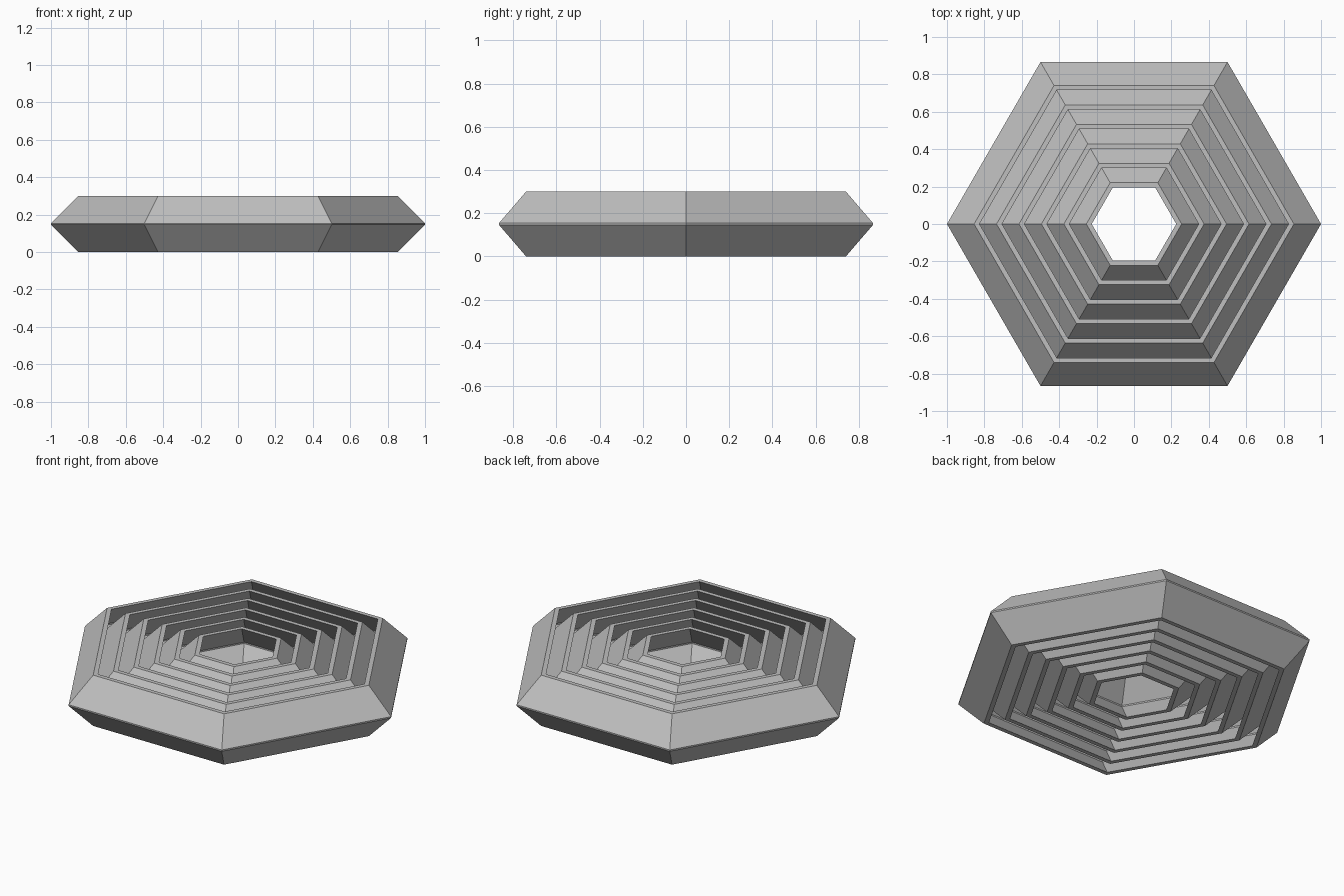
import bpy
import bmesh
from math import cos, sin, pi

cube = bpy.data.objects.get("Cube")
if cube:
    bpy.data.objects.remove(cube, do_unlink=True)

SIDES = 6
HEIGHT = 0.3
BULGE = 0.145      # how far the waist sticks out past the rims
WALL = 0.029       # wall thickness
STEP = 0.12        # spacing between nested rings
BAND = 0.004       # half height of the narrow band at the waist

grey = bpy.data.materials.new("plain grey")
grey.use_nodes = True
colour = (0.52, 0.52, 0.52, 1)
grey.diffuse_color = colour
grey.node_tree.nodes["Principled BSDF"].inputs["Base Color"].default_value = colour


def hex_ring(name, radius):
    """Hexagonal ring with a chevron-shaped wall."""
    rim, mid = radius - BULGE, HEIGHT / 2
    outer = [(rim, 0), (radius, mid - BAND), (radius, mid + BAND), (rim, HEIGHT)]
    profile = outer + [(r - WALL, z) for r, z in reversed(outer)]
    bm = bmesh.new()
    loops = []
    for i in range(SIDES):
        a = 2 * pi * i / SIDES
        loops.append([bm.verts.new((r * cos(a), r * sin(a), z)) for r, z in profile])
    n = len(profile)
    for i in range(SIDES):
        here, there = loops[i], loops[(i + 1) % SIDES]
        for j in range(n):
            k = (j + 1) % n
            bm.faces.new((here[j], there[j], there[k], here[k]))
    bmesh.ops.recalc_face_normals(bm, faces=bm.faces)
    mesh = bpy.data.meshes.new(name)
    bm.to_mesh(mesh)
    bm.free()
    mesh.materials.append(grey)
    ring = bpy.data.objects.new(name, mesh)
    bpy.context.collection.objects.link(ring)


# Six nested rings, outermost first
for index in range(6):
    hex_ring(f"hex_ring_{index + 1}", 1 - index * STEP)
